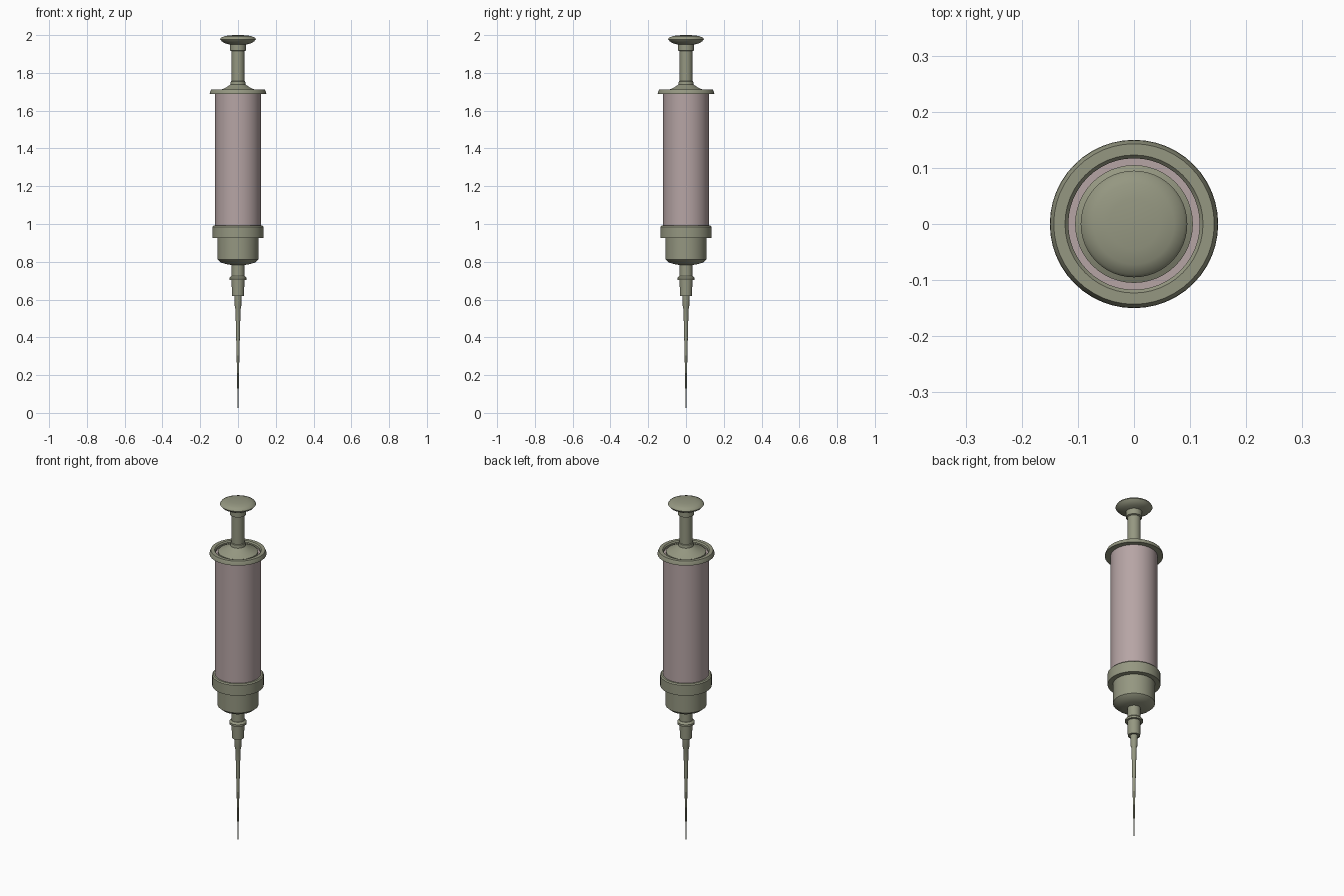
import bpy, bmesh, math

if "Cube" in bpy.data.objects:
    bpy.data.objects.remove(bpy.data.objects["Cube"])

SIDES = 48


def material(name, rgb):
    m = bpy.data.materials.new(name)
    m.diffuse_color = (*rgb, 1.0)
    m.use_nodes = True
    m.node_tree.nodes["Principled BSDF"].inputs["Base Color"].default_value = m.diffuse_color
    return m


OLIVE = material("olive grey plastic", (0.30, 0.31, 0.22))
PINK = material("dusty pink barrel", (0.47, 0.375, 0.375))


def lathe(name, profile, mat, closed=False):
    """Revolve (radius, z) points around z; radius 0 makes a pole."""
    bm = bmesh.new()
    rings = []
    for r, z in profile:
        if r == 0:
            rings.append([bm.verts.new((0, 0, z))] * SIDES)
        else:
            rings.append([bm.verts.new((r * math.cos(2 * math.pi * i / SIDES),
                                        r * math.sin(2 * math.pi * i / SIDES), z))
                          for i in range(SIDES)])
    pairs = list(zip(rings, rings[1:]))
    if closed:
        pairs.append((rings[-1], rings[0]))
    for a, b in pairs:
        for i in range(SIDES):
            j = (i + 1) % SIDES
            bm.faces.new(list(dict.fromkeys((a[i], a[j], b[j], b[i]))))
    bmesh.ops.recalc_face_normals(bm, faces=bm.faces[:])
    me = bpy.data.meshes.new(name)
    bm.to_mesh(me)
    bm.free()
    me.materials.append(mat)
    ob = bpy.data.objects.new(name, me)
    bpy.context.collection.objects.link(ob)
    bpy.ops.object.select_all(action='DESELECT')
    ob.select_set(True)
    bpy.context.view_layer.objects.active = ob
    bpy.ops.object.shade_smooth_by_angle(angle=math.radians(40))
    return ob


# Plunger: flared base, stem, collar and domed thumb rest
lathe("plunger", [(0, 1.69), (0.105, 1.69), (0.105, 1.703), (0.095, 1.708),
                  (0.065, 1.722), (0.040, 1.738), (0.038, 1.755),
                  (0.034, 1.757), (0.034, 1.915), (0.042, 1.918),
                  (0.042, 1.95), (0.065, 1.955), (0.085, 1.966),
                  (0.095, 1.978), (0.090, 1.986), (0.072, 1.994),
                  (0.045, 1.999), (0, 2.0)], OLIVE)

# Finger flange: ring around the barrel mouth
lathe("finger_flange", [(0.117, 1.688), (0.150, 1.688), (0.149, 1.697),
                        (0.143, 1.711), (0.123, 1.711), (0.117, 1.704)],
      OLIVE, closed=True)

# Barrel
lathe("barrel", [(0, 0.97), (0.121, 0.97), (0.121, 1.692), (0, 1.692)], PINK)

# Lower cap: wide collar, cup and outlet neck
lathe("lower_cap", [(0, 0.71), (0.034, 0.71), (0.034, 0.783), (0.060, 0.787),
                    (0.090, 0.796), (0.108, 0.812), (0.109, 0.925),
                    (0.136, 0.925), (0.136, 0.985), (0.130, 0.991),
                    (0.121, 0.991), (0, 0.991)], OLIVE)

# Needle hub with locking ring
lathe("needle_hub", [(0, 0.62), (0.032, 0.62), (0.034, 0.703), (0.046, 0.703),
                     (0.046, 0.714), (0.036, 0.724), (0, 0.724)], OLIVE)

# Needle: stepped taper down to a fine tip
lathe("needle", [(0, 0.63), (0.020, 0.63), (0.017, 0.56), (0.014, 0.55),
                 (0.011, 0.46), (0.009, 0.37), (0.007, 0.30), (0.006, 0.215),
                 (0.0045, 0.21), (0.004, 0.13), (0.0025, 0.125),
                 (0.002, 0.04), (0, 0.0)], OLIVE)
